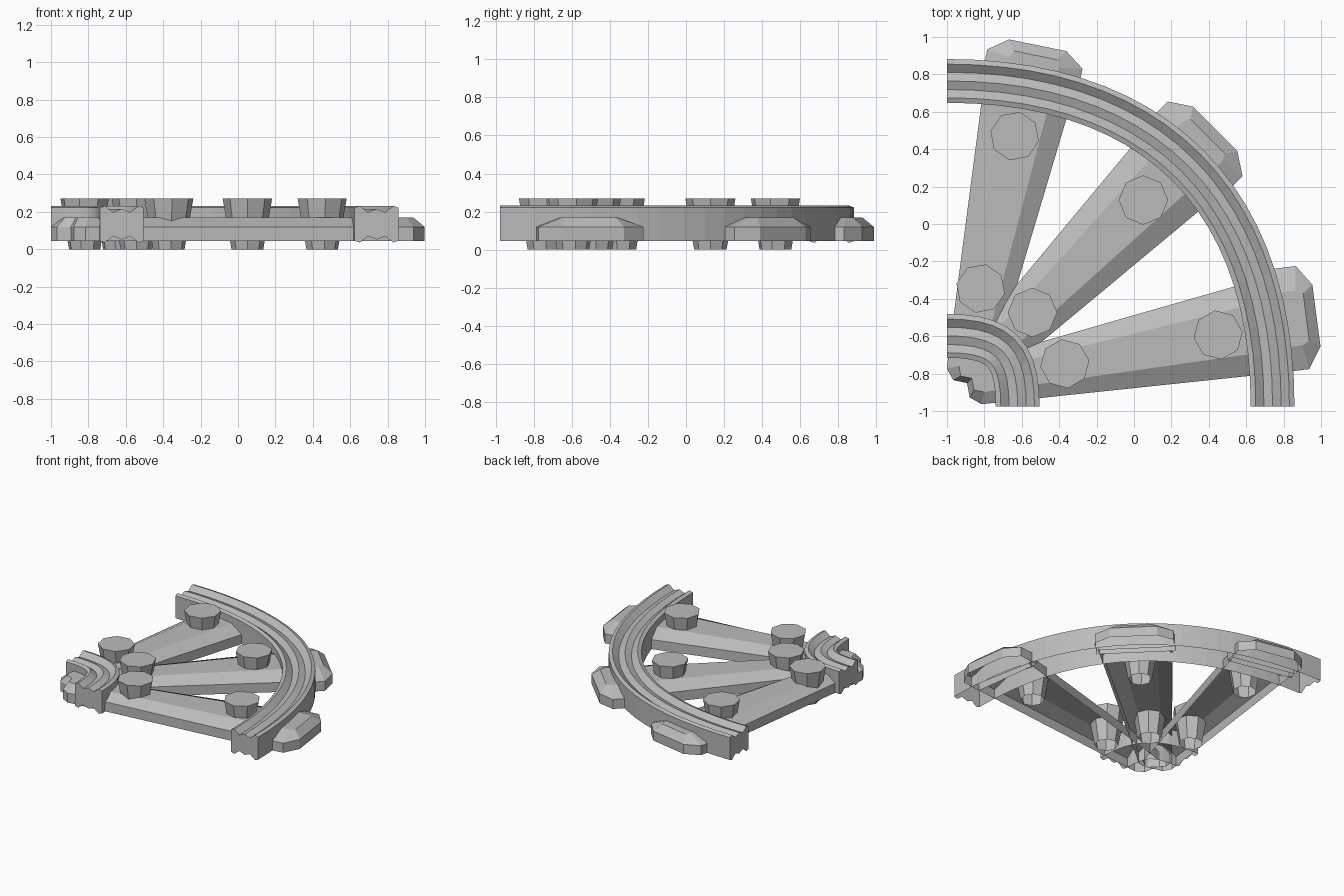
import bpy, bmesh, math
from mathutils import Matrix, Vector

cube = bpy.data.objects.get("Cube")
if cube:
    bpy.data.objects.remove(cube, do_unlink=True)

grey = bpy.data.materials.new("plain_grey")
grey.use_nodes = True
grey.diffuse_color = (0.5, 0.5, 0.5, 1)
grey.node_tree.nodes["Principled BSDF"].inputs["Base Color"].default_value = (0.5, 0.5, 0.5, 1)

CENTRE = Vector((-1, -0.976, 0))
BASE = 0.045


def finish(bm, name):
    bmesh.ops.recalc_face_normals(bm, faces=bm.faces)
    mesh = bpy.data.meshes.new(name)
    bm.to_mesh(mesh)
    bm.free()
    mesh.materials.append(grey)
    obj = bpy.data.objects.new(name, mesh)
    bpy.context.collection.objects.link(obj)


def loft(bm, rings, closed=True):
    """Join successive rings of points with quads and return the vertex rings."""
    loops = [[bm.verts.new(p) for p in ring] for ring in rings]
    for a, b in zip(loops, loops[1:]):
        for i in range(len(a) if closed else len(a) - 1):
            j = (i + 1) % len(a)
            bm.faces.new((a[i], a[j], b[j], b[i]))
    return loops


# Rails: a twin-grooved top with side walls, open below, closed by plates at the ends
TOP = [(-0.117, 0.222), (-0.09, 0.232), (-0.046, 0.198), (0, 0.216),
       (0.046, 0.198), (0.09, 0.232), (0.117, 0.222)]
WALLS = [(-0.117, BASE)] + TOP + [(0.117, BASE)]
END_TEETH = [(r, 0.268 - z) for r, z in reversed(TOP[1:-1])]


def rail(name, radius, fullness, steps):
    """Sweep the profile along a quarter-turn Bezier centre line."""
    points = [Vector(p) * radius for p in
              ((1, 0, 0), (1, fullness, 0), (fullness, 1, 0), (0, 1, 0))]
    a, b, c, d = points
    rings = []
    for i in range(steps + 1):
        t = i / steps
        s = 1 - t
        mid = a * s**3 + b * 3 * s * s * t + c * 3 * s * t * t + d * t**3
        along = (b - a) * s * s + (c - b) * 2 * s * t + (d - c) * t * t
        out = Vector((along.y, -along.x, 0)).normalized()
        rings.append((CENTRE + mid, out))

    def section(station, profile):
        return [station[0] + station[1] * r + Vector((0, 0, z)) for r, z in profile]

    bm = bmesh.new()
    loops = loft(bm, [section(s, WALLS) for s in rings], closed=False)
    for loop, station in ((loops[0], rings[0]), (loops[-1], rings[-1])):
        teeth = [bm.verts.new(p) for p in section(station, END_TEETH)]
        bm.faces.new(loop + teeth)
    finish(bm, name)


rail("outer_rail", 1.741, 0.64, 22)
rail("inner_rail", 0.378, 0.76, 10)


# Sleepers: hollow tapered planks with a bevelled block at the outer end
def shell(name, x, y, degrees, outline, top_outline):
    place = Matrix.Translation((x, y, 0)) @ Matrix.Rotation(math.radians(degrees), 4, 'Z')
    bm = bmesh.new()
    layers = ((outline, BASE), (outline, 0.12), (top_outline, 0.17))
    loops = loft(bm, [[place @ Vector((u, v, z)) for u, v in pts] for pts, z in layers])
    bm.faces.new(loops[-1])
    finish(bm, name)


def mirrored(half):
    """Complete an outline from its points on the positive side."""
    return half + [(u, -v) for u, v in reversed(half)]


def plank(name, x, y, degrees, length, half):
    tip = -length
    shell(name + "_plank", x, y, degrees,
          mirrored([(-0.1, half * 0.945), (tip + 0.055, 0.117), (tip, 0.07)]),
          mirrored([(-0.1, half * 0.5), (tip + 0.08, 0.055), (tip + 0.03, 0.035)]))


def end_block(name, x, y, degrees, half):
    shell(name + "_end_block", x, y, degrees,
          mirrored([(-0.16, half), (0, half), (0.075, half * 0.6)]),
          mirrored([(-0.16, half * 0.53), (-0.02, half * 0.53), (0.02, half * 0.46)]))


plank("right_sleeper", 0.905, -0.51, 11, 1.83, 0.278)
end_block("right_sleeper", 0.901, -0.5, 7.5, 0.278)
plank("middle_sleeper", 0.38, 0.455, 45, 1.8, 0.283)
end_block("middle_sleeper", 0.38, 0.455, 45, 0.283)
plank("left_sleeper", -0.53, 0.882, 78, 1.77, 0.26)
end_block("left_sleeper", -0.53, 0.882, 78.5, 0.26)

# Studs: eight-sided tapered pegs passing through the planks, open underneath
STUDS = [("right_outer", 0.45, -0.593, 7.5), ("right_inner", -0.37, -0.747, 7.5),
         ("middle_outer", 0.05, 0.128, 45), ("middle_inner", -0.543, -0.473, 45),
         ("left_outer", -0.638, 0.47, 78), ("left_inner", -0.82, -0.345, 78)]
for name, x, y, turn in STUDS:
    bm = bmesh.new()
    bmesh.ops.create_cone(bm, cap_ends=True, segments=8, radius1=0.085, radius2=0.132,
                          depth=0.27, matrix=Matrix.Translation((x, y, 0.135))
                          @ Matrix.Rotation(math.radians(turn), 4, 'Z'))
    bottom = [f for f in bm.faces if f.calc_center_median().z < 0.01]
    bmesh.ops.delete(bm, geom=bottom, context='FACES_ONLY')
    finish(bm, name + "_stud")
